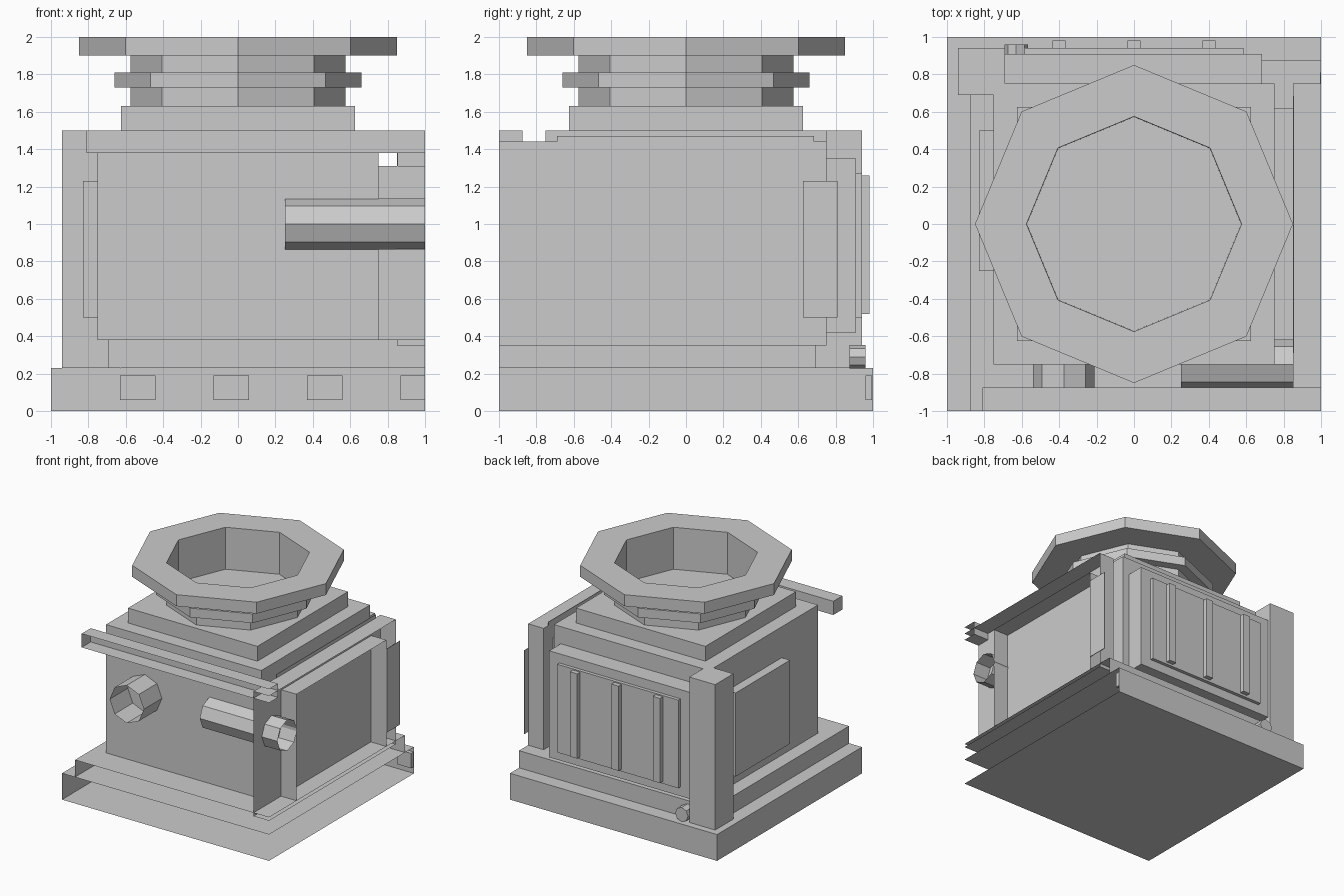
import bpy, bmesh, math
from mathutils import Matrix, Vector

if "Cube" in bpy.data.objects:
    bpy.data.objects.remove(bpy.data.objects["Cube"], do_unlink=True)

grey = bpy.data.materials.new("plain grey")
grey.use_nodes = True
COLOUR = (0.6, 0.6, 0.6, 1)
grey.diffuse_color = COLOUR
grey.node_tree.nodes["Principled BSDF"].inputs["Base Color"].default_value = COLOUR

RIGHT, FRONT, BACK = Vector((1, 0, 0)), Vector((0, -1, 0)), Vector((0, 1, 0))


def finish(name, bm):
    mesh = bpy.data.meshes.new(name)
    bm.to_mesh(mesh)
    bm.free()
    mesh.materials.append(grey)
    obj = bpy.data.objects.new(name, mesh)
    bpy.context.collection.objects.link(obj)
    return obj


def box(name, x, y, z, open_sides=()):
    """Box from (min, max) ranges; sides listed in open_sides are left out."""
    bm = bmesh.new()
    bmesh.ops.create_cube(bm, size=1)
    bm.normal_update()
    gone = [f for f in bm.faces if any(f.normal.dot(s) > 0.9 for s in open_sides)]
    bmesh.ops.delete(bm, geom=gone, context="FACES")
    for v in bm.verts:
        for i, (lo, hi) in enumerate((x, y, z)):
            v.co[i] = lo if v.co[i] < 0 else hi
    return finish(name, bm)


def tube(name, start, length, radius, axis, capped=False):
    """Eight-sided pipe running from start along axis X or Y."""
    bm = bmesh.new()
    bmesh.ops.create_cone(bm, cap_ends=capped, segments=8, radius1=radius,
                          radius2=radius, depth=length)
    turn = Matrix.Rotation(math.pi / 2, 4, "Y" if axis == "X" else "X")
    step = Vector((length / 2, 0, 0) if axis == "X" else (0, length / 2, 0))
    bmesh.ops.transform(bm, matrix=Matrix.Translation(Vector(start) + step) @ turn, verts=bm.verts)
    return finish(name, bm)


def lathe(name, profile, sides=8):
    bm = bmesh.new()
    rings = [[bm.verts.new((r * math.cos(i * math.tau / sides),
                            r * math.sin(i * math.tau / sides), z))
              for i in range(sides)] for r, z in profile]
    for low, high in zip(rings, rings[1:]):
        for i in range(sides):
            j = (i + 1) % sides
            bm.faces.new((low[i], low[j], high[j], high[i]))
    bm.faces.new(rings[-1])
    return finish(name, bm)


# Foundation, open along the two cut sides
CUT = (RIGHT, FRONT)
box("base", (-1, 1), (-1, 1), (0, 0.23), CUT)
box("plinth", (-0.875, 1), (-1, 0.875), (0.23, 0.38), CUT)
for i in range(4):
    left = -0.63 + i * 0.5
    box("inner_block", (left, min(left + 0.19, 1)), (0.96, 0.995), (0.06, 0.19))

# Main body and roof step
box("body", (-0.75, 0.75), (-0.75, 0.75), (0.38, 1.5))
box("roof_step", (-0.625, 0.625), (-0.625, 0.625), (1.5, 1.63))
box("corner_pillar", (-0.94, -0.69), (0.69, 0.94), (0.23, 1.5))
box("left_plate", (-0.83, -0.75), (-0.25, 0.5), (0.5, 1.23))

# Ribbed back panel
box("back_panel", (-0.69, 0.685), (0.75, 0.91), (0.42, 1.35))
box("back_plate", (-0.585, 0.585), (0.91, 0.94), (0.5, 1.27))
for x in (-0.4, 0, 0.4):
    box("back_rib", (x - 0.035, x + 0.035), (0.94, 0.98), (0.52, 1.26))

# Front beam and right wing, cut open at the tile edge
box("front_beam", (-0.81, 1), (-1, -0.875), (1.38, 1.5), CUT)
box("right_wing", (0.85, 1), (-1, 0.75), (0.35, 1.44), CUT)
box("right_recess", (0.75, 1), (-0.62, 0.62), (0.38, 1.31), (RIGHT,))
box("right_rail", (0.85, 0.855), (-0.69, 0.685), (1.31, 1.47))
box("right_plate", (0.995, 1), (0.625, 0.81), (0.5, 1.23))

# Pipes
tube("front_socket", (-0.375, -1, 1), 0.25, 0.165, "Y")
tube("side_pipe", (0.25, -0.75, 1), 0.75, 0.135, "X")
tube("back_stub", (-0.63, 0.875, 0.29), 0.085, 0.062, "Y", True)

# Eight-sided chimney with collar, flange and hollow
lathe("chimney", [(0.575, 1.63), (0.575, 1.73), (0.66, 1.73), (0.66, 1.81),
                  (0.575, 1.81), (0.575, 1.9), (0.85, 1.9), (0.85, 2),
                  (0.575, 2), (0.572, 1.635)])
